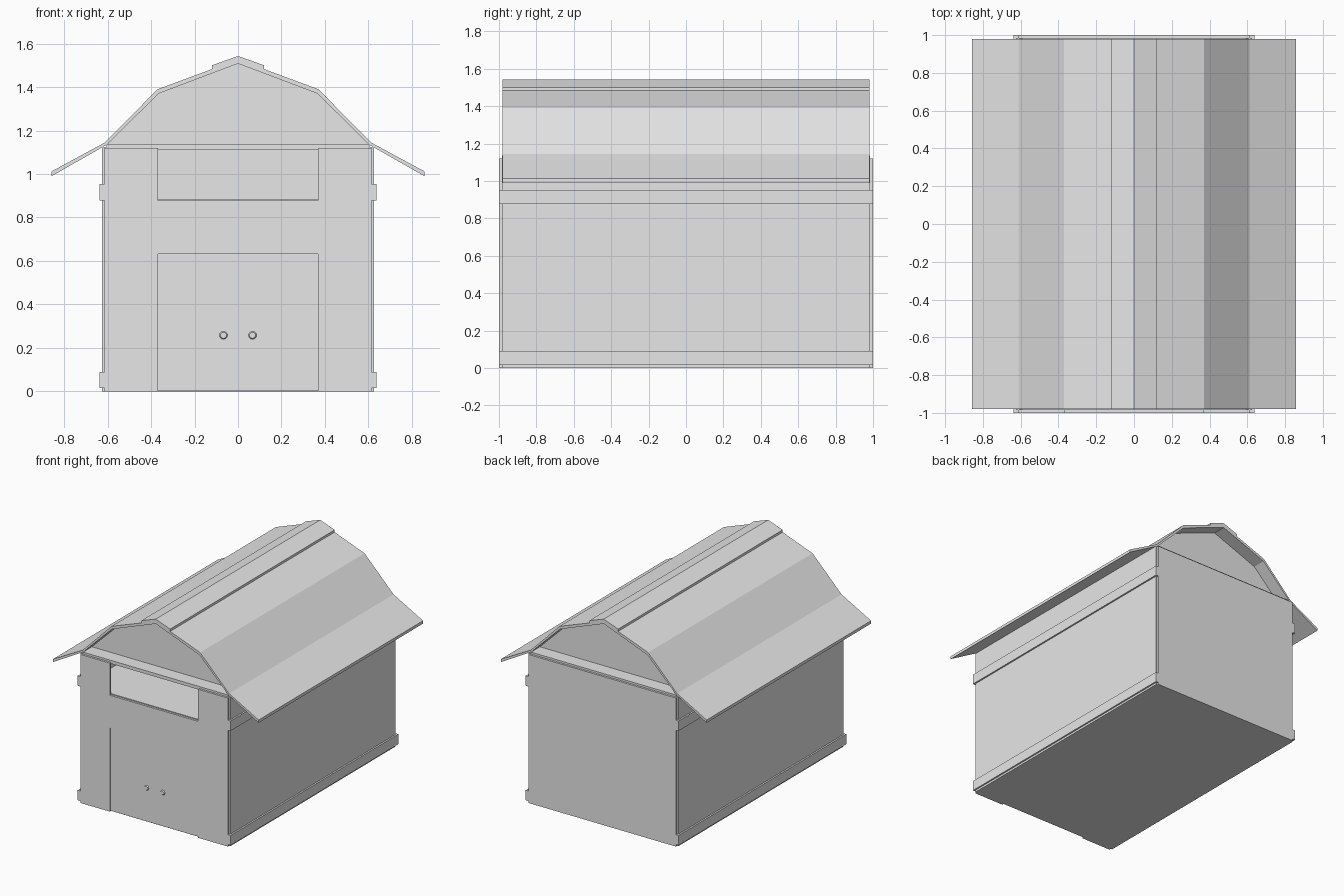
import bpy, bmesh
from math import pi

old = bpy.data.objects.get("Cube")
if old:
    bpy.data.objects.remove(old, do_unlink=True)

# One plain grey for the whole building
grey = bpy.data.materials.new("plain_grey")
grey.use_nodes = True
GREY = (0.8, 0.8, 0.8, 1)
grey.diffuse_color = GREY
grey.node_tree.nodes["Principled BSDF"].inputs["Base Color"].default_value = GREY


def finish(bm, name):
    bmesh.ops.recalc_face_normals(bm, faces=bm.faces)
    mesh = bpy.data.meshes.new(name)
    bm.to_mesh(mesh)
    bm.free()
    mesh.materials.append(grey)
    obj = bpy.data.objects.new(name, mesh)
    bpy.context.collection.objects.link(obj)
    return obj


def extrude_profile(name, points, y0, y1):
    """Extrude an (x, z) outline from y0 to y1."""
    bm = bmesh.new()
    face = bm.faces.new([bm.verts.new((x, y0, z)) for x, z in points])
    moved = bmesh.ops.extrude_face_region(bm, geom=[face])["geom"]
    verts = [v for v in moved if isinstance(v, bmesh.types.BMVert)]
    bmesh.ops.translate(bm, verts=verts, vec=(0, y1 - y0, 0))
    return finish(bm, name)


def box(name, x0, x1, y0, y1, z0, z1):
    return extrude_profile(name, [(x0, z0), (x1, z0), (x1, z1), (x0, z1)], y0, y1)


def mirrored(half):
    """Complete a half outline that runs from the centre to the +x side."""
    return [(-x, z) for x, z in reversed(half) if x > 0] + half


END, INNER = 1.0, 0.985      # outer and inner faces of the end panels
PANEL, WALL, BAND = 0.615, 0.626, 0.638
TOP, LOFT, DOOR_TOP, OPEN = 1.12, 0.878, 0.632, 0.368

# Front panel with a doorway below and a loft opening cut into its top edge
front_half = [(OPEN, LOFT), (OPEN, TOP), (PANEL, TOP), (PANEL, 0),
              (OPEN, 0), (OPEN, DOOR_TOP)]
extrude_profile("front_panel", [(-x, z) for x, z in reversed(front_half)] + front_half,
                -END, -INNER)
box("door", -OPEN, OPEN, -0.993, -INNER + 0.005, 0.005, DOOR_TOP)
box("back_panel", -PANEL, PANEL, INNER, END, 0, TOP)

# Round door knobs
for side, x in (("left", 0.067), ("right", -0.067)):
    bm = bmesh.new()
    bmesh.ops.create_cone(bm, cap_ends=True, segments=16,
                          radius1=0.02, radius2=0.014, depth=0.008)
    knob = finish(bm, side + "_door_knob")
    knob.rotation_euler.x = pi / 2
    knob.location = (x, -0.995, 0.258)

# Floor, loft floor and ceiling boards
box("floor", -WALL, WALL, -INNER, INNER, 0, 0.02)
box("loft_floor", -PANEL, PANEL, -INNER, INNER, LOFT - 0.01, 0.885)
box("ceiling", -0.605, 0.605, -INNER, INNER, 1.11, 1.135)

# Side walls with a low and a high trim band
for side, s in (("left", 1), ("right", -1)):
    box(side + "_wall", s * 0.605, s * WALL, -INNER, INNER, 0, TOP + 0.005)
    for level, z0, z1 in (("lower", 0.015, 0.09), ("upper", 0.878, 0.953)):
        box(f"{side}_{level}_band", s * PANEL, s * BAND, -END, END, z0, z1)

# Gambrel roof with flared eaves, and a raised ridge cap
ROOF_END = 0.98
outer = [(0, 1.527), (0.37, 1.39), (0.612, 1.145), (0.858, 1.012)]
inner = [(0, 1.508), (0.365, 1.37), (0.603, 1.135), (0.858, 0.99)]
extrude_profile("roof", mirrored(outer) + mirrored(inner)[::-1], -ROOF_END, ROOF_END)
cap_top = [(0, 1.543), (0.12, 1.5)]
cap_under = [(0, 1.524), (0.12, 1.48)]
extrude_profile("ridge_cap", mirrored(cap_top) + mirrored(cap_under)[::-1],
                -ROOF_END, ROOF_END)

# Gable boards set back under the roof ends
for name, y in (("front_gable", -0.88), ("back_gable", 0.865)):
    extrude_profile(name, mirrored(inner[:3]), y, y + 0.015)
